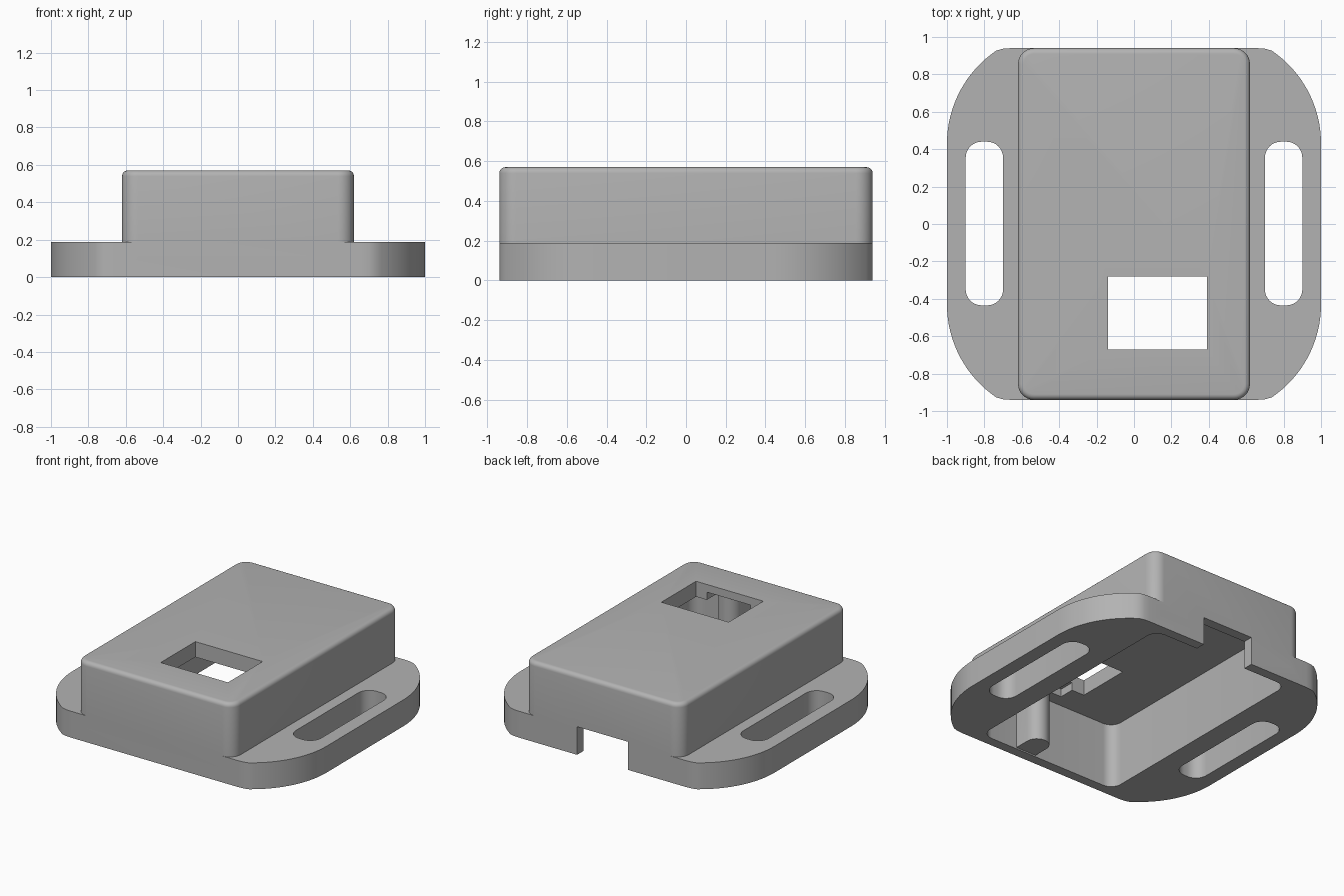
import bpy
import bmesh
import math

if "Cube" in bpy.data.objects:
    bpy.data.objects.remove(bpy.data.objects["Cube"], do_unlink=True)

grey = bpy.data.materials.new("plain grey")
grey.use_nodes = True
GREY = (0.45, 0.45, 0.45, 1)
grey.diffuse_color = GREY
grey.node_tree.nodes["Principled BSDF"].inputs["Base Color"].default_value = GREY


def prism(name, outline, z0, z1, top_round=0):
    """Extrude a counter-clockwise outline, optionally rounding its top rim."""
    bm = bmesh.new()
    base = bm.faces.new([bm.verts.new((x, y, z0)) for x, y in outline])
    ext = bmesh.ops.extrude_face_region(bm, geom=[base])
    top = [v for v in ext["geom"] if isinstance(v, bmesh.types.BMVert)]
    bmesh.ops.translate(bm, vec=(0, 0, z1 - z0), verts=top)
    bmesh.ops.recalc_face_normals(bm, faces=bm.faces[:])
    if top_round:
        rim = [e for e in bm.edges if all(v in top for v in e.verts)]
        bmesh.ops.bevel(bm, geom=rim, offset=top_round, segments=5,
                        profile=0.5, affect="EDGES")
    mesh = bpy.data.meshes.new(name)
    bm.to_mesh(mesh)
    bm.free()
    mesh.materials.append(grey)
    obj = bpy.data.objects.new(name, mesh)
    bpy.context.collection.objects.link(obj)
    return obj


def arc(cx, cy, r, start, end, steps):
    angles = [math.radians(start + (end - start) * i / steps) for i in range(steps + 1)]
    return [(cx + r * math.cos(a), cy + r * math.sin(a)) for a in angles]


def rect(x0, x1, y0, y1, r=0):
    """Rectangle outline with optional round corners."""
    if not r:
        return [(x0, y0), (x1, y0), (x1, y1), (x0, y1)]
    corners = [(x1 - r, y1 - r), (x0 + r, y1 - r), (x0 + r, y0 + r), (x1 - r, y0 + r)]
    return [p for i, (cx, cy) in enumerate(corners)
            for p in arc(cx, cy, r, 90 * i, 90 * i + 90, 8)]


def combine(target, tool, operation):
    mod = target.modifiers.new(operation.lower(), "BOOLEAN")
    mod.operation = operation
    mod.solver = "EXACT"
    mod.object = tool
    bpy.context.view_layer.objects.active = target
    bpy.ops.object.modifier_apply(modifier=mod.name)
    bpy.data.objects.remove(tool, do_unlink=True)


# Strap flange: one quarter outline mirrored to all four corners
quarter = arc(0.4, 0.43, 0.6, 0, 56, 16) + [(0.70, 0.937), (0.66, 0.94)]
half = quarter + [(-x, y) for x, y in reversed(quarter)]
outline = half + [(-x, -y) for x, y in half]
housing = prism("housing", outline, 0, 0.188)

# Raised box with rounded corners and top rim
combine(housing, prism("box", rect(-0.62, 0.62, -0.94, 0.94, 0.085), 0.1, 0.57, 0.03), "UNION")

# Hollow underside, strap slots, window, cable notch and recess by the window
cutters = [
    prism("cavity", rect(-0.55, 0.55, -0.87, 0.87, 0.08), -0.1, 0.46),
    prism("window", rect(-0.14, 0.39, -0.67, -0.28), 0.3, 0.7),
    prism("cable_notch", rect(-0.2, 0.2, 0.8, 1.0), -0.1, 0.2),
    prism("recess", rect(-0.04, 0.305, -0.78, -0.6), 0.4, 0.515),
]
for x in (-0.8, 0.8):
    cutters.append(prism("strap_slot", rect(x - 0.1, x + 0.1, -0.435, 0.44, 0.085), -0.1, 0.3))
for cutter in cutters:
    combine(housing, cutter, "DIFFERENCE")

# Round-nosed support post against the inner front wall
post = prism("post", [(0.10, -0.9), (0.26, -0.9)] + arc(0.18, -0.76, 0.08, 0, 180, 16), 0.01, 0.54)
combine(housing, post, "UNION")

bpy.ops.object.select_all(action="DESELECT")
housing.select_set(True)
bpy.context.view_layer.objects.active = housing
bpy.ops.object.shade_smooth_by_angle(angle=math.radians(30))
